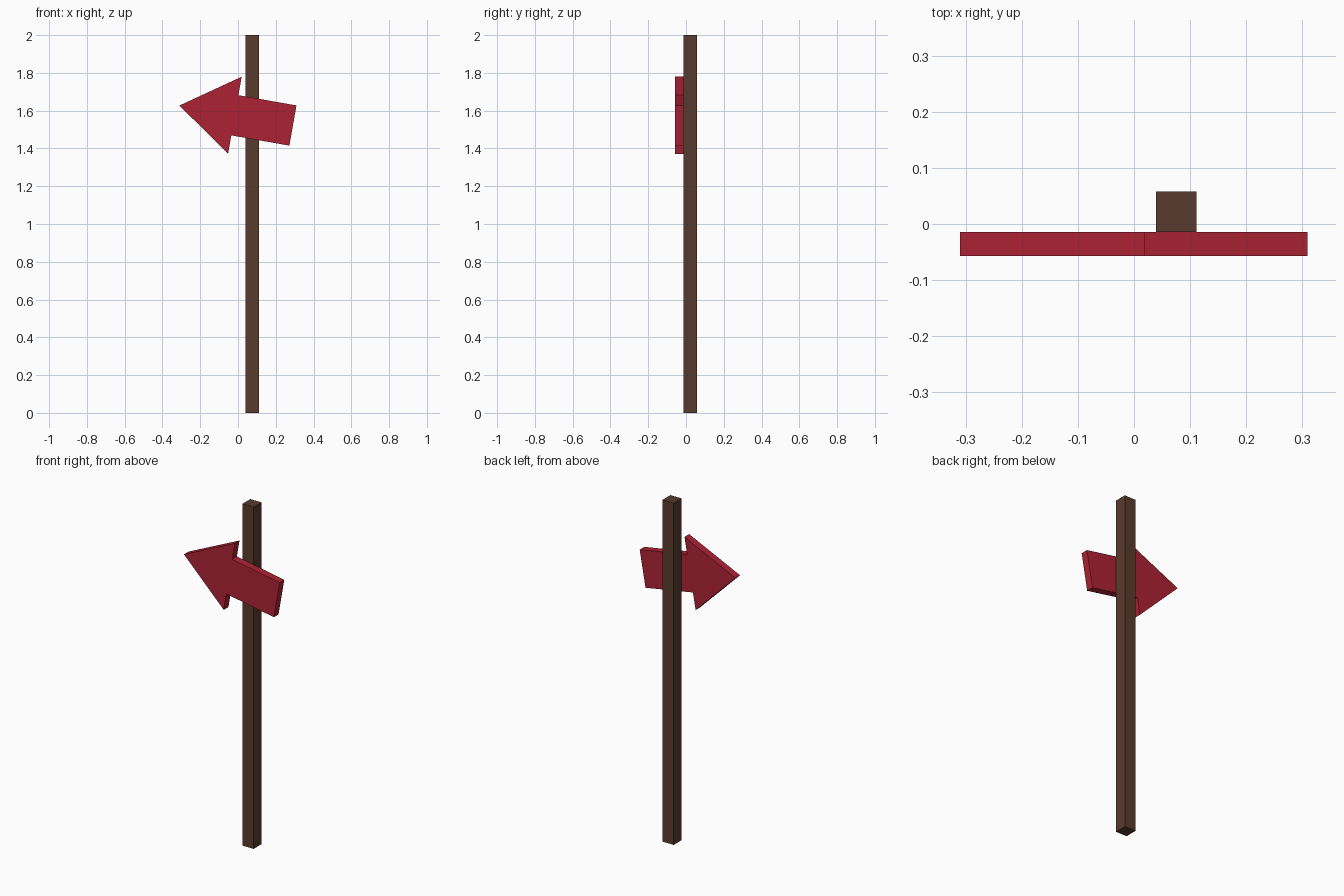
import bpy, bmesh, math
from mathutils import Matrix

if "Cube" in bpy.data.objects:
    bpy.data.objects.remove(bpy.data.objects["Cube"])


def material(name, rgb):
    m = bpy.data.materials.new(name)
    m.diffuse_color = (*rgb, 1)
    m.use_nodes = True
    m.node_tree.nodes["Principled BSDF"].inputs["Base Color"].default_value = m.diffuse_color
    return m


def extrude_profile(name, points, vector, mat):
    """Flat profile swept along a vector into a closed solid."""
    bm = bmesh.new()
    face = bm.faces.new([bm.verts.new(p) for p in points])
    ext = bmesh.ops.extrude_face_region(bm, geom=[face], use_keep_orig=True)
    verts = [g for g in ext["geom"] if isinstance(g, bmesh.types.BMVert)]
    bmesh.ops.translate(bm, verts=verts, vec=vector)
    bmesh.ops.recalc_face_normals(bm, faces=bm.faces)
    mesh = bpy.data.meshes.new(name)
    bm.to_mesh(mesh)
    bm.free()
    mesh.materials.append(mat)
    ob = bpy.data.objects.new(name, mesh)
    bpy.context.collection.objects.link(ob)
    return ob


brown = material("dark brown wood", (0.100, 0.044, 0.026))
red = material("crimson paint", (0.423, 0.016, 0.034))

# square post
w = 0.036
post = extrude_profile("post", [(-w, -w, 0), (w, -w, 0), (w, w, 0), (-w, w, 0)],
                       (0, 0, 2), brown)
post.location = (0.075, 0.022, 0)

# arrow board: upper half of the outline, mirrored for the lower half
upper = [(0, 0.2075), (0, 0.108), (0.312, 0.108)]
outline = [(-0.298, 0)] + upper + [(x, -z) for x, z in reversed(upper)]
board = extrude_profile("arrow_board", [(x, 0, z) for x, z in outline],
                        (0, 0.043, 0), red)
board.location = (-0.0165, -0.057, 1.5755)
board.rotation_euler = (0, math.radians(10), 0)
